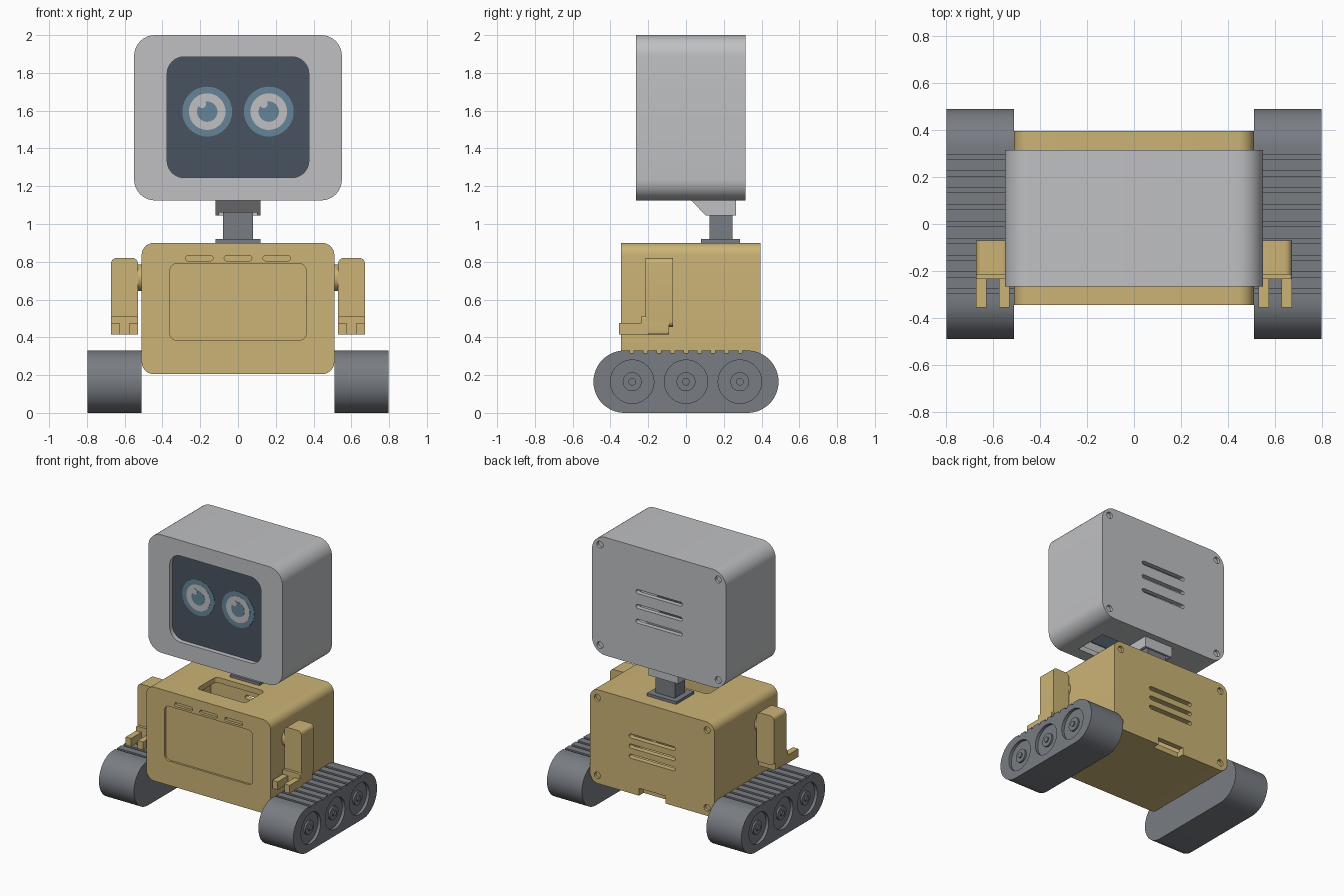
import bpy, bmesh, math

cube = bpy.data.objects.get("Cube")
if cube:
    bpy.data.objects.remove(cube)


def material(name, r, g, b):
    m = bpy.data.materials.new(name)
    m.use_nodes = True
    col = [(c / 255) ** 2.2 for c in (r, g, b)] + [1]
    m.diffuse_color = col
    m.node_tree.nodes["Principled BSDF"].inputs["Base Color"].default_value = col
    return m


GREY = material("light_grey", 190, 191, 193)
TAN = material("sand_tan", 202, 178, 117)
DARK = material("dark_grey", 120, 124, 130)
SCREEN = material("screen_slate", 74, 84, 96)
BLUE = material("eye_blue", 102, 132, 152)


def rrect(u0, u1, v0, v1, r=0, n=10):
    """Rounded rectangle outline."""
    if not r:
        return [(u0, v0), (u1, v0), (u1, v1), (u0, v1)]
    pts = []
    corners = [(u1 - r, v1 - r), (u0 + r, v1 - r), (u0 + r, v0 + r), (u1 - r, v0 + r)]
    for k, (cu, cv) in enumerate(corners):
        for i in range(n + 1):
            a = (k + i / n) * math.pi / 2
            pts.append((cu + r * math.cos(a), cv + r * math.sin(a)))
    return pts


def disc(u, v, r):
    return rrect(u - r, u + r, v - r, v + r, r)


def prism(name, axis, outline, lo, hi, mat=None):
    """Extrude an outline along an axis."""
    place = {"x": lambda u, v, t: (t, u, v),
             "y": lambda u, v, t: (u, t, v),
             "z": lambda u, v, t: (u, v, t)}[axis]
    bm = bmesh.new()
    rings = [[bm.verts.new(place(u, v, t)) for u, v in outline] for t in (lo, hi)]
    for ring in rings:
        bm.faces.new(ring)
    n = len(outline)
    for i in range(n):
        j = (i + 1) % n
        bm.faces.new((rings[0][i], rings[0][j], rings[1][j], rings[1][i]))
    bmesh.ops.remove_doubles(bm, verts=bm.verts, dist=1e-5)
    bmesh.ops.recalc_face_normals(bm, faces=bm.faces)
    me = bpy.data.meshes.new(name)
    bm.to_mesh(me)
    bm.free()
    ob = bpy.data.objects.new(name, me)
    bpy.context.collection.objects.link(ob)
    if mat:
        me.materials.append(mat)
        smooth(ob)
    return ob


def smooth(ob):
    ob.data.shade_smooth()
    ob.data.set_sharp_from_angle(angle=math.radians(30))


def carve(ob, cutters):
    """Subtract every cutter, then discard it."""
    for c in cutters:
        c.hide_render = True
        mod = ob.modifiers.new("cut", "BOOLEAN")
        mod.operation, mod.solver, mod.object = "DIFFERENCE", "EXACT", c
    bpy.context.view_layer.update()
    dg = bpy.context.evaluated_depsgraph_get()
    me = bpy.data.meshes.new_from_object(ob.evaluated_get(dg))
    ob.modifiers.clear()
    ob.data = me
    for c in cutters:
        bpy.data.objects.remove(c)
    smooth(ob)


def cutter(axis, outline, lo, hi):
    return prism("cutter", axis, outline, lo, hi)


def back_details(y, xs, zs, mid, gap):
    """Screw holes and vent slots on a back plate."""
    cuts = [cutter("y", disc(s * xs, z, 0.025), y - 0.02, y + 0.1) for s in (1, -1) for z in zs]
    for k in (-1, 0, 1):
        z = mid + k * gap
        cuts.append(cutter("y", rrect(-0.19, 0.19, z - 0.015, z + 0.015, 0.0149), y - 0.1, y + 0.1))
    return cuts


# Head shell with screen window, vents and cable opening
head = prism("head", "y", rrect(-0.55, 0.55, 1.125, 2, 0.11), -0.265, 0.315, GREY)
window = rrect(-0.375, 0.375, 1.245, 1.885, 0.09)
carve(head, [cutter("y", rrect(-0.51, 0.51, 1.165, 1.96, 0.07), -0.2, 0.28),
             cutter("y", window, -0.4, -0.1),
             cutter("z", rrect(-0.36, 0.36, -0.17, 0.09), 1.0, 1.3)]
      + back_details(0.315, 0.485, (1.19, 1.935), 1.56, 0.11))

# Screen and eyes
prism("screen", "y", rrect(-0.376, 0.376, 1.244, 1.886, 0.09), -0.23, -0.195, SCREEN)
for side, x in (("right", -0.163), ("left", 0.163)):
    rings = [("eye_rim", 0, 0, 0.132, BLUE), ("eye_white", 0, 0, 0.097, GREY),
             ("pupil", 0, 0, 0.054, BLUE), ("glint", -0.027, 0.04, 0.021, GREY)]
    for k, (part, dx, dz, r, mat) in enumerate(rings):
        prism(f"{side}_{part}", "y", disc(x + dx, 1.595 + dz, r), -0.232 - 0.0015 * k, -0.229, mat)

# Neck
bracket = prism("neck_bracket", "x", [(0.025, 1.127), (0.105, 1.045), (0.265, 1.045), (0.265, 1.127)],
                -0.12, 0.12, GREY)
carve(bracket, [cutter("z", rrect(-0.1, 0.1, 0.09, 0.25), 1.0, 1.11)])
prism("neck_column", "z", rrect(-0.08, 0.08, 0.125, 0.245), 0.9, 1.115, DARK)
prism("neck_plate", "z", rrect(-0.12, 0.12, 0.08, 0.285), 0.895, 0.92, DARK)

# Hollow torso with front panel, top hatch, vents and rear notch
body = prism("body", "y", rrect(-0.51, 0.51, 0.205, 0.9, 0.065), -0.345, 0.395, TAN)
carve(body, [cutter("y", rrect(-0.47, 0.47, 0.245, 0.86, 0.03), -0.3, 0.355),
             cutter("y", rrect(-0.36, 0.36, 0.385, 0.79, 0.035), -0.5, -0.33),
             cutter("z", rrect(-0.2, 0.2, -0.2, 0.03, 0.03), 0.8, 1.0),
             cutter("y", rrect(-0.11, 0.11, 0.1, 0.26), 0.34, 0.5)]
      + [cutter("y", rrect(x - 0.073, x + 0.073, 0.805, 0.833, 0.0139), -0.5, -0.325)
         for x in (-0.205, 0, 0.205)]
      + back_details(0.395, 0.45, (0.265, 0.84), 0.555, 0.075))

for side, s in (("left", 1), ("right", -1)):
    def across(a, b):
        return sorted((s * a, s * b))

    # Arm with wrist and two fingers
    x0, x1 = across(0.53, 0.672)
    prism(f"{side}_shoulder", "x", disc(-0.145, 0.715, 0.07), *across(0.5, 0.54), TAN)
    prism(f"{side}_arm", "y", rrect(x0, x1, 0.455, 0.82, 0.03), -0.215, -0.07, TAN)
    prism(f"{side}_wrist", "y", rrect(x0, x1, 0.415, 0.512, 0.012), -0.235, -0.09, TAN)
    for part, a, b in (("inner", 0.53, 0.574), ("outer", 0.628, 0.672)):
        prism(f"{side}_{part}_finger", "z", rrect(*across(a, b), -0.355, -0.2), 0.415, 0.475, TAN)

    # Track with tread grooves and wheel recesses
    wheels = (-0.285, 0, 0.285)
    track = prism(f"{side}_track", "x", rrect(-0.49, 0.49, 0, 0.33, 0.1649, 16),
                  *across(0.51, 0.797), DARK)
    carve(track, [cutter("x", rrect(k * 0.0717 - 0.01, k * 0.0717 + 0.01, 0.317, 0.4), *across(0.4, 0.9))
                  for k in range(-4, 5)]
          + [cutter("x", disc(y, 0.165, 0.115), *across(0.775, 0.9)) for y in wheels])
    for k, y in enumerate(wheels):
        prism(f"{side}_hub_{k + 1}", "x", disc(y, 0.165, 0.05), *across(0.76, 0.788), DARK)
        prism(f"{side}_axle_{k + 1}", "x", disc(y, 0.165, 0.02), *across(0.76, 0.797), DARK)
